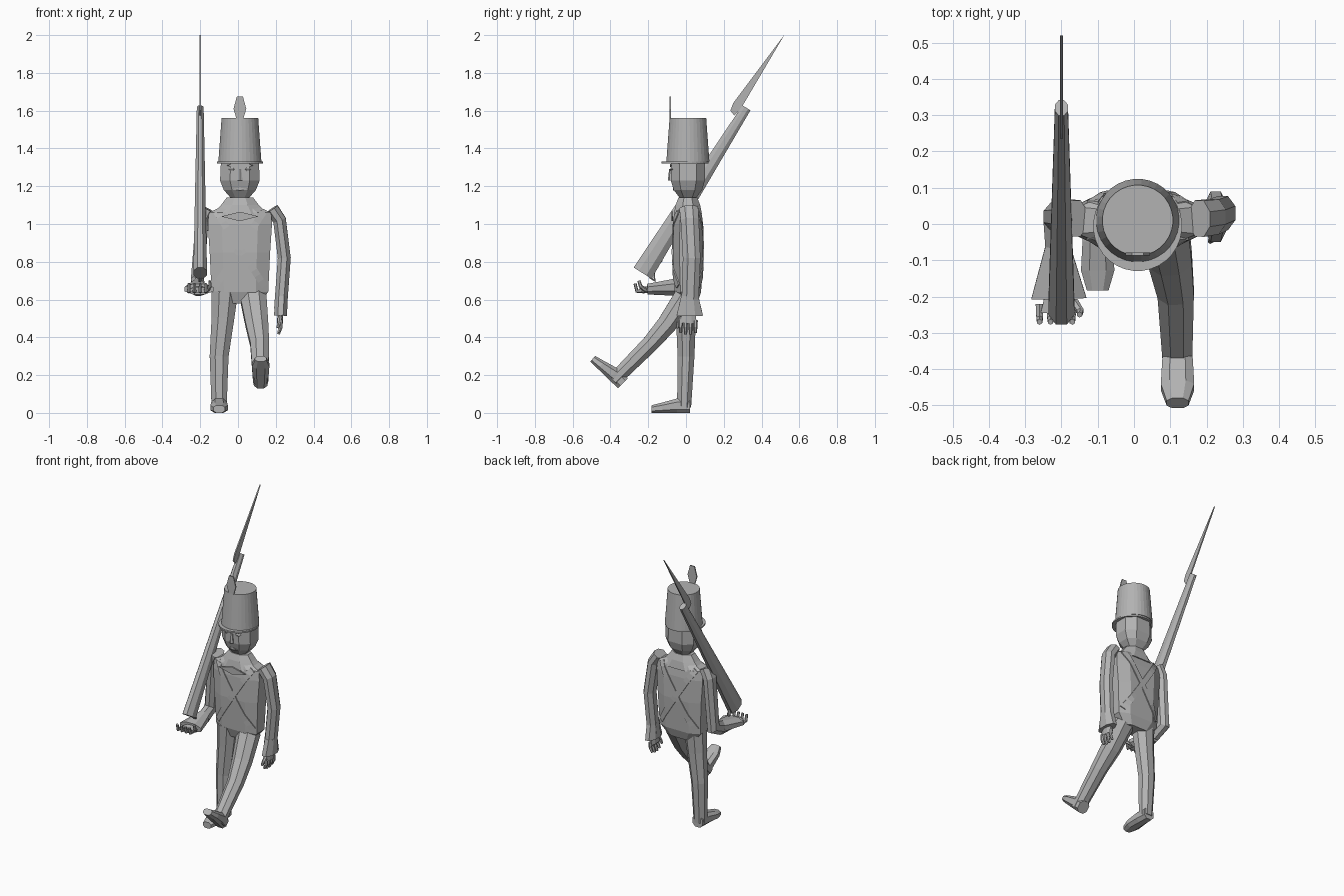
import bpy, bmesh, math
from math import cos, sin, pi, copysign
from mathutils import Vector
from mathutils.bvhtree import BVHTree

cube = bpy.data.objects.get("Cube")
if cube:
    bpy.data.objects.remove(cube, do_unlink=True)

grey = bpy.data.materials.new("plain_grey")
grey.use_nodes = True
colour = (.45, .45, .45, 1)
grey.diffuse_color = colour
grey.node_tree.nodes["Principled BSDF"].inputs["Base Color"].default_value = colour

RIGHT, UP = Vector((1, 0, 0)), Vector((0, 0, 1))
SIDES = {"right": -1, "left": 1}


def finish(name, bm):
    bmesh.ops.recalc_face_normals(bm, faces=bm.faces)
    mesh = bpy.data.meshes.new(name)
    bm.to_mesh(mesh)
    bm.free()
    mesh.materials.append(grey)
    obj = bpy.data.objects.new(name, mesh)
    bpy.context.collection.objects.link(obj)
    return obj


def loft(name, centres, sizes, sides=8, power=1, axis=None):
    """Skin closed rings; a power below one makes them squarer."""
    bm = bmesh.new()
    fit = cos(pi / sides) ** power
    loops = []
    for i, (centre, size) in enumerate(zip(centres, sizes)):
        before = centres[max(i - 1, 0)]
        after = centres[min(i + 1, len(centres) - 1)]
        along = axis or ((centre - before).normalized() + (after - centre).normalized())
        along = along.normalized()
        across = (RIGHT - along * along.dot(RIGHT)).normalized()
        depth = along.cross(across)
        loop = []
        for k in range(sides):
            angle = (k + .5) * 2 * pi / sides
            u, v = [copysign(abs(c) ** power, c) / fit for c in (cos(angle), sin(angle))]
            loop.append(bm.verts.new(centre + across * u * size[0] + depth * v * size[1]))
        loops.append(loop)
    for low, high in zip(loops, loops[1:]):
        for k in range(sides):
            j = (k + 1) % sides
            bm.faces.new((low[k], low[j], high[j], high[k]))
    bm.faces.new(loops[0][::-1])
    bm.faces.new(loops[-1])
    return finish(name, bm)


def column(name, x, y, profile, sides=8, power=1):
    """Upright part from (height, half width, half depth)."""
    centres = [Vector((x, y, ring[0])) for ring in profile]
    return loft(name, centres, [ring[1:] for ring in profile], sides, power, UP)


def limb(name, path, start, end, sides=8):
    """Evenly tapering part along a path."""
    path = [Vector(p) for p in path]
    a, b = Vector(start), Vector(end)
    sizes = [a.lerp(b, i / (len(path) - 1)) for i in range(len(path))]
    return loft(name, path, sizes, sides)


def finger(name, path):
    limb(name, path, (.011, .011), (.007, .007), sides=6)


def plate(name, points, thickness=.008):
    """Flat outline made solid."""
    bm = bmesh.new()
    face = bm.faces.new([bm.verts.new(p) for p in points])
    face.normal_update()
    offset = face.normal * thickness
    extruded = bmesh.ops.extrude_face_region(bm, geom=[face])["geom"]
    moved = [item for item in extruded if isinstance(item, bmesh.types.BMVert)]
    bmesh.ops.translate(bm, verts=moved, vec=offset)
    bmesh.ops.translate(bm, verts=bm.verts, vec=-offset / 2)
    return finish(name, bm)


def diamond(name, x, y, z, half_width, half_height):
    plate(name, [(x - half_width, y, z), (x, y, z - half_height),
                 (x + half_width, y, z), (x, y, z + half_height)])


# Coat, collar and neck
mid = .01
coat = column("coat", mid, mid, [
    (.58, .1, .05), (.64, .15, .07), (.85, .16, .08),
    (1, .17, .075), (1.06, .165, .066), (1.1, .08, .05)], power=.65)
column("collar", mid, mid, [(1.05, .15, .075), (1.1, .1, .065), (1.14, .07, .05)])
column("neck", mid, mid, [(1.1, .05, .045), (1.2, .05, .045)])
diamond("neckline", mid, -.073, 1.04, .1, .025)

# Crossed straps laid over the coat
surface = BVHTree.FromPolygons([v.co for v in coat.data.vertices],
                               [p.vertices[:] for p in coat.data.polygons])


def strap(name, start, end, front, half_width=.018, steps=14):
    bm = bmesh.new()
    a, b = Vector(start), Vector(end)
    run = (b - a).normalized()
    side = Vector((-run.y, run.x)) * half_width
    rows = []
    for i in range(steps + 1):
        row = []
        for edge in (a.lerp(b, i / steps) - side, a.lerp(b, i / steps) + side):
            hit = surface.ray_cast(Vector((edge.x, front, edge.y)), Vector((0, -front, 0)))[0]
            if hit:
                row.append(hit)
        if len(row) == 2:
            lift = Vector((0, front * .006, 0))
            inner = [bm.verts.new(p - lift) for p in row]
            outer = [bm.verts.new(p + lift) for p in row[::-1]]
            rows.append(inner + outer)
    for row, following in zip(rows, rows[1:]):
        for k in range(4):
            j = (k + 1) % 4
            bm.faces.new((row[k], row[j], following[j], following[k]))
    bm.faces.new(rows[0][::-1])
    bm.faces.new(rows[-1])
    finish(name, bm)


for where, front in (("front", -1), ("back", 1)):
    for hand, s in SIDES.items():
        strap(f"{where}_strap_{hand}", (mid + s * .125, 1.065), (mid - s * .13, .67), front)

# Head and face
column("head", mid, mid, [
    (1.14, .05, .045), (1.18, .085, .075), (1.23, .105, .09), (1.34, .1, .09)], power=.8)
column("nose", mid, -.08, [(1.23, .014, .014), (1.29, .008, .008)], sides=6)
diamond("mouth", mid, -.066, 1.185, .04, .008)
for hand, s in SIDES.items():
    x = mid + s * .042
    column(f"{hand}_eye", x, -.072, [(1.28, .01, .008), (1.29, .02, .012), (1.3, .01, .008)])
    diamond(f"{hand}_brow", x, -.08, 1.31, .03, .008)

# Tall hat with peak and plume
column("hat", mid, mid, [(1.33, .114, .114), (1.56, .097, .097)], sides=32)
column("hat_peak", mid, -.005, [(1.32, .122, .124), (1.33, .122, .124)], sides=32)
plume = [(.016, 1.55), (.034, 1.61), (.016, 1.675)]
plate("plume", [(mid - w, -.083, z) for w, z in plume]
      + [(mid + w, -.083, z) for w, z in reversed(plume)])

# Legs, one standing and one striding
thigh, ankle = (.07, .06), (.04, .037)
limb("right_leg", [(-.07, 0, .64), (-.08, 0, .5), (-.1, 0, .3), (-.1, -.01, .03)],
     thigh, ankle)
limb("left_leg", [(.08, 0, .62), (.1, -.1, .47), (.115, -.19, .365), (.12, -.385, .17)],
     thigh, ankle)


def foot(name, heel, pitch):
    forward = Vector((0, -cos(pitch), sin(pitch)))
    rise = Vector((0, sin(pitch), cos(pitch)))
    shape = [(0, .036, .038), (.07, .042, .038), (.15, .046, .027), (.205, .03, .02)]
    centres = [Vector(heel) + forward * run + rise * high for run, wide, high in shape]
    loft(name, centres, [ring[1:] for ring in shape], power=.8, axis=forward)


foot("right_foot", (-.1, .022, 0), 0)
foot("left_foot", (.12, -.36, .13), math.radians(44))

# Arms with flared cuffs
shoulder, wrist = (.035, .05), (.034, .045)
limb("left_arm", [(.18, .015, 1.08), (.22, .02, 1.02), (.245, .03, .82), (.225, .02, .55)],
     shoulder, wrist)
limb("left_cuff", [(.23, .02, .62), (.225, .02, .515)], wrist, (.034, .07))
bend = (-.21, -.06, .665)
limb("right_arm", [(-.16, .015, 1.08), (-.19, .02, 1.02), (-.215, .02, .7), bend],
     shoulder, wrist)
limb("right_cuff", [bend, (-.207, -.205, .655)], wrist, (.076, .028))

# Hands: one hanging, one cupped under the musket
limb("left_palm", [(.225, .015, .53), (.222, .012, .475)], (.015, .035), (.016, .045))
limb("right_palm", [(-.207, -.18, .655), (-.207, -.245, .65)], (.035, .018), (.05, .016))
for i in range(4):
    y = .05 - i * .026
    tip = .425 - sin(i * pi / 3) / 100
    finger(f"left_finger_{i + 1}", [(.225, y, .49), (.228, y, .455), (.214, y, tip)])
    x = -.26 + i * .03
    finger(f"right_finger_{i + 1}", [(x, -.22, .645), (x, -.26, .645), (x, -.27, .685)])
finger("left_thumb", [(.222, -.02, .505), (.218, -.04, .48), (.21, -.047, .45)])
finger("right_thumb", [(-.165, -.215, .65), (-.148, -.24, .67), (-.15, -.25, .7)])

# Shouldered musket and bayonet
gun_x = -.2
limb("musket", [(gun_x, -.23, .74), (gun_x, .32, 1.615)], (.036, .056), (.018, .025))
guard = [(-.19, .72), (-.165, .7), (-.175, .76), (-.13, .81)]
limb("trigger_guard", [(gun_x, y, z) for y, z in guard], (.008, .007), (.008, .007), sides=6)
blade = [(.235, 1.6), (.25, 1.64), (.52, 2), (.29, 1.61), (.255, 1.575)]
plate("bayonet", [(gun_x, y, z) for y, z in blade])
